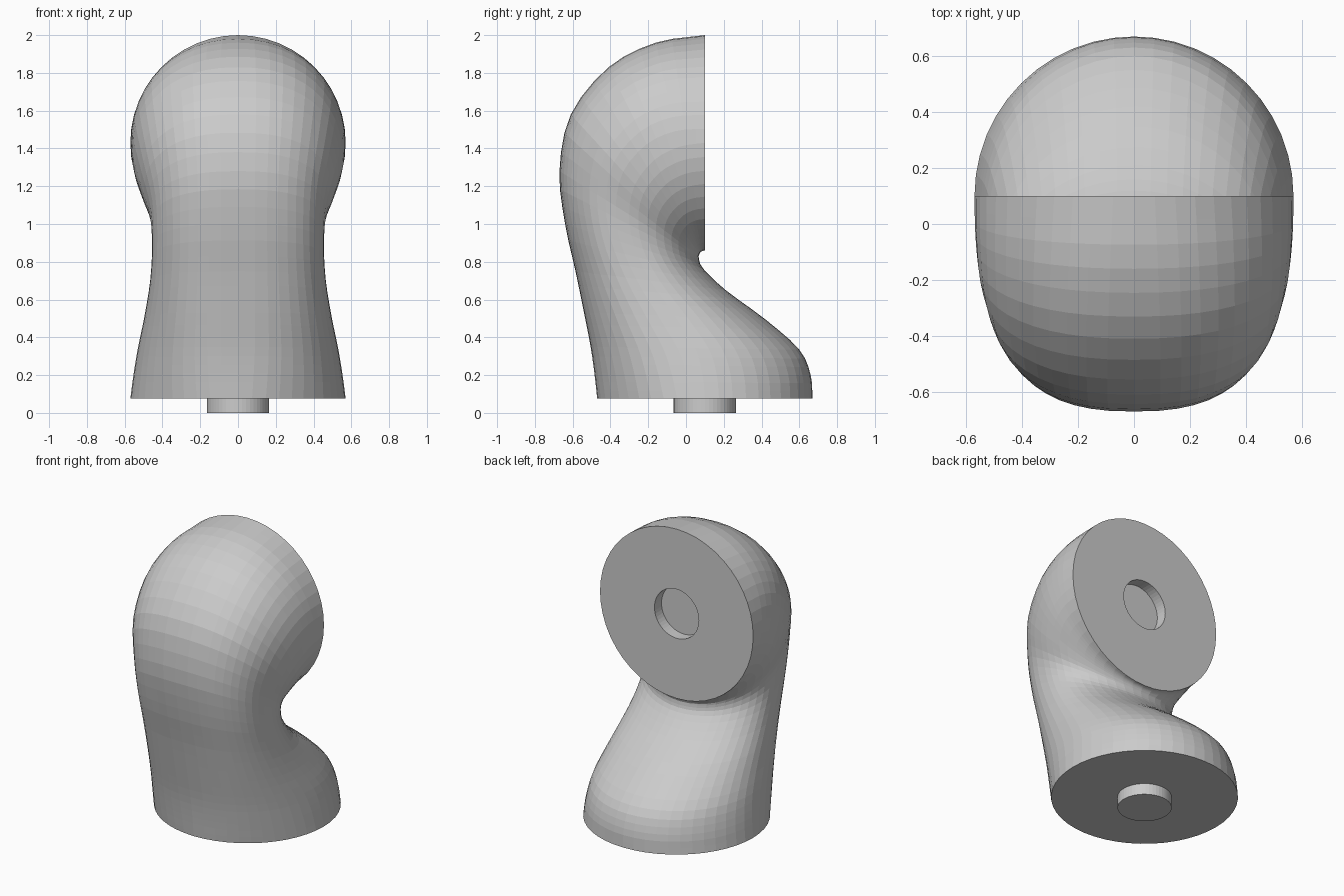
import bpy, bmesh, math
from mathutils import Vector

if "Cube" in bpy.data.objects:
    bpy.data.objects.remove(bpy.data.objects["Cube"])

SEG, SUB = 48, 3
CY, CZ, PIN_R, PIN_D = 0.1, 1.43, 0.165, 0.075

# Stations along the bend: outer y, outer z, inner y, inner z, half width
STATIONS = [
    (-.47, .075, .67, .075, .57),
    (-.485, .21, .66, .20, .553),
    (-.505, .35, .60, .335, .53),
    (-.54, .53, .42, .495, .495),
    (-.585, .75, .21, .65, .465),
    (-.64, 1.0, .09, .765, .455),
    (-.67, 1.28, .068, .82, .467),
    (-.61, 1.58, .070, .838, .515),
    (-.41, 1.83, .077, .85, .553),
    (-.16, 1.96, .087, .857, .567),
    (.1, 2.0, .1, .86, .57),
]


def spline(i, u):
    """Catmull-Rom point between stations i and i+1."""
    n = len(STATIONS) - 1
    a, b = STATIONS[i], STATIONS[i + 1]
    p = STATIONS[i - 1] if i > 0 else [2 * s - t for s, t in zip(a, b)]
    q = STATIONS[i + 2] if i + 2 <= n else [2 * t - s for s, t in zip(a, b)]
    return [0.5 * (2 * k1 + (k2 - k0) * u + (2 * k0 - 5 * k1 + 4 * k2 - k3) * u * u
                   + (3 * k1 - k0 - 3 * k2 + k3) * u ** 3)
            for k0, k1, k2, k3 in zip(p, a, b, q)]


def ring(bm, outer, inner, width, power=2.0):
    """Oval ring whose outer half may be slightly squared."""
    mid, half = (outer + inner) / 2, (outer - inner) / 2
    verts = []
    for k in range(SEG):
        a = 2 * math.pi * k / SEG
        c, s = math.cos(a), math.sin(a)
        if c > 0:
            c, s = c ** (2 / power), math.copysign(abs(s) ** (2 / power), s)
        verts.append(bm.verts.new(mid + half * c + Vector((width * s, 0, 0))))
    return verts


bm = bmesh.new()
rings = []

# Locating peg below the base
for z in (0, PIN_D):
    rings.append(ring(bm, Vector((0, CY - PIN_R, z)), Vector((0, CY + PIN_R, z)), PIN_R))

# Curved body lofted from the base disc to the upright disc
n = len(STATIONS) - 1
for i in range(n):
    for j in range(SUB + (i == n - 1)):
        oy, oz, iy, iz, w = spline(i, j / SUB)
        t = (i + j / SUB) / n
        rings.append(ring(bm, Vector((0, oy, oz)), Vector((0, iy, iz)), w,
                          2 + 0.5 * math.sin(math.pi * t)))

# Round socket in the upright disc
for y in (CY, CY - PIN_D):
    rings.append(ring(bm, Vector((0, y, CZ + PIN_R)), Vector((0, y, CZ - PIN_R)), PIN_R))

for a, b in zip(rings, rings[1:]):
    for k in range(SEG):
        m = (k + 1) % SEG
        bm.faces.new((a[k], a[m], b[m], b[k]))
bm.faces.new(rings[0])
bm.faces.new(rings[-1])
bmesh.ops.recalc_face_normals(bm, faces=bm.faces)

mesh = bpy.data.meshes.new("elbow_segment")
bm.to_mesh(mesh)
bm.free()
obj = bpy.data.objects.new("elbow_segment", mesh)
bpy.context.collection.objects.link(obj)
